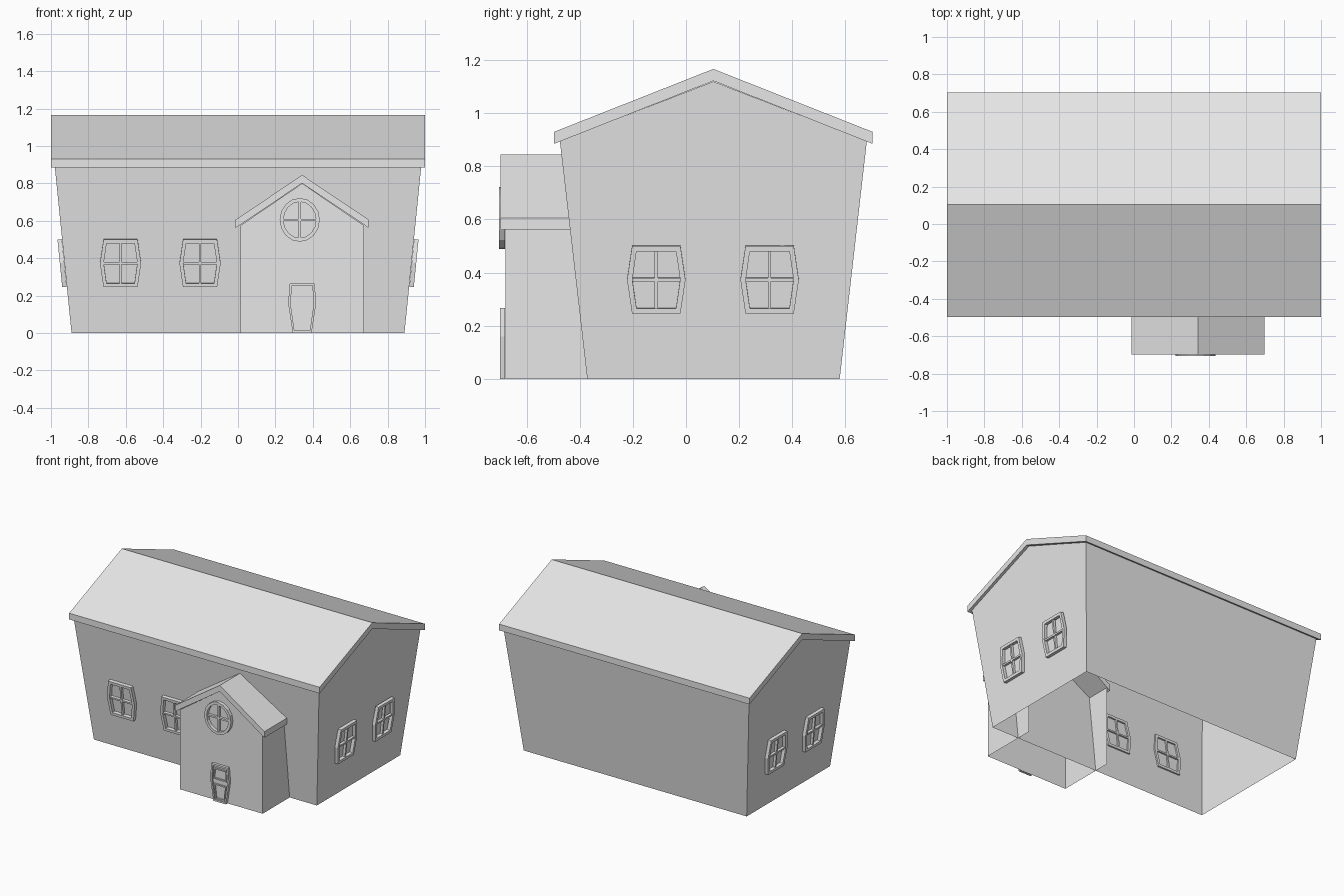
import bpy, bmesh, math
from mathutils import Matrix, Vector

old = bpy.data.objects.get("Cube")
if old:
    bpy.data.objects.remove(old, do_unlink=True)

GREY = (0.8, 0.8, 0.8, 1.0)
mat = bpy.data.materials.new("plain_grey")
mat.use_nodes = True
mat.diffuse_color = GREY
mat.node_tree.nodes["Principled BSDF"].inputs["Base Color"].default_value = GREY


def finish(name, bm, matrix=Matrix()):
    bm.transform(matrix)
    bmesh.ops.recalc_face_normals(bm, faces=bm.faces)
    mesh = bpy.data.meshes.new(name)
    bm.to_mesh(mesh)
    bm.free()
    mesh.materials.append(mat)
    obj = bpy.data.objects.new(name, mesh)
    bpy.context.collection.objects.link(obj)
    return obj


def loft(bm, first, second, caps=(True, True), skip=()):
    """Join two matching outlines with side faces, capping either end."""
    a = [bm.verts.new(p) for p in first]
    b = [bm.verts.new(p) for p in second]
    n = len(a)
    for i in range(n):
        if i not in skip:
            j = (i + 1) % n
            bm.faces.new((a[i], a[j], b[j], b[i]))
    for ring, wanted in zip((a, b), caps):
        if wanted:
            bm.faces.new(ring)


def gable_roof(name, centre, half, eave, ridge, thick, start, end, along_x):
    """Chevron slab with plumb-cut eaves, running along x or y."""
    profile = [(centre - half, eave), (centre, ridge), (centre + half, eave),
               (centre + half, eave - thick), (centre, ridge - thick),
               (centre - half, eave - thick)]
    place = (lambda d: [(d, p, z) for p, z in profile]) if along_x else \
            (lambda d: [(p, d, z) for p, z in profile])
    bm = bmesh.new()
    a = [bm.verts.new(p) for p in place(start)]
    b = [bm.verts.new(p) for p in place(end)]
    for i in range(6):
        j = (i + 1) % 6
        bm.faces.new((a[i], a[j], b[j], b[i]))
    for r in (a, b):
        bm.faces.new((r[0], r[1], r[4], r[5]))
        bm.faces.new((r[1], r[2], r[3], r[4]))
    return finish(name, bm)


def add_ring(bm, outer, inner, low, high):
    """Frame made between an outer and an inner outline."""
    rows = [[bm.verts.new((x, y, h)) for x, y in pts]
            for pts, h in ((outer, low), (outer, high), (inner, high), (inner, low))]
    n = len(outer)
    for k in range(4):
        r, s = rows[k], rows[(k + 1) % 4]
        for i in range(n):
            j = (i + 1) % n
            bm.faces.new((r[i], r[j], s[j], s[i]))


def add_bar(bm, half_w, half_h, low, high):
    box = [(-half_w, -half_h), (half_w, -half_h), (half_w, half_h), (-half_w, half_h)]
    loft(bm, [(x, y, low) for x, y in box], [(x, y, high) for x, y in box])


def wall_frame(origin, across, up):
    """Local axes of a wall: across, up, outward."""
    u, v = Vector(across).normalized(), Vector(up).normalized()
    m = Matrix((u, v, u.cross(v))).transposed().to_4x4()
    m.translation = origin
    return m


def shrink(points, rim):
    """Move an outline inward by rim, scaled about its middle."""
    xs, ys = [p[0] for p in points], [p[1] for p in points]
    cx, cy = (min(xs) + max(xs)) / 2, (min(ys) + max(ys)) / 2
    sx = 1 - 2 * rim / (max(xs) - min(xs))
    sy = 1 - 2 * rim / (max(ys) - min(ys))
    return [(cx + (x - cx) * sx, cy + (y - cy) * sy) for x, y in points]


def window(name, matrix, outline, low, high):
    bm = bmesh.new()
    inner = shrink(outline, 0.02)
    add_ring(bm, outline, inner, low, high)
    bar_top = high - 0.006
    add_bar(bm, 0.006, max(y for x, y in inner), low, bar_top)
    add_bar(bm, max(x for x, y in inner), 0.006, low, bar_top)
    return finish(name, bm, matrix)


# Main walls: flared upward, open underneath and below the roof
LEAN_X, LEAN_Y = 0.09 / 0.895, 0.103 / 0.895
bm = bmesh.new()
gables = []
for s in (-1, 1):
    gables.append([(s * 0.89, -0.372, 0), (s * 0.98, -0.475, 0.895),
                   (s * 0.98, 0.103, 1.12), (s * 0.98, 0.681, 0.895),
                   (s * 0.89, 0.579, 0)])
loft(bm, gables[0], gables[1], skip=(1, 2, 4))
finish("main_walls", bm)

# Main roof
gable_roof("main_roof", 0.103, 0.6, 0.93, 1.167, 0.045, -1.0, 1.0, True)

# Entrance block, running a little way inside the main walls
bm = bmesh.new()
outline = [(0.013, 0), (0.013, 0.575), (0.343, 0.8), (0.673, 0.575), (0.673, 0)]
loft(bm, [(x, -0.68, z) for x, z in outline], [(x, -0.26, z) for x, z in outline],
     caps=(True, False), skip=(1, 2, 4))
finish("entrance_walls", bm)
gable_roof("entrance_roof", 0.343, 0.356, 0.606, 0.845, 0.044, -0.698, -0.26, False)

# Six-sided windows, leaning with the walls
HEX = [(-0.091, -0.128), (0.091, -0.128), (0.11, 0),
       (0.091, 0.128), (-0.091, 0.128), (-0.11, 0)]
WINDOW_Z = 0.375
for label, x in (("outer", -0.628), ("inner", -0.203)):
    place = wall_frame((x, -0.372 - LEAN_Y * WINDOW_Z, WINDOW_Z), (1, 0, 0), (0, -LEAN_Y, 1))
    window("front_window_" + label, place, HEX, -0.01, 0.025)
for side, s in (("left", 1), ("right", -1)):
    for label, y in (("front", -0.112), ("back", 0.315)):
        place = wall_frame((s * (0.89 + LEAN_X * WINDOW_Z), y, WINDOW_Z),
                           (0, s, 0), (s * LEAN_X, 0, 1))
        window(f"{side}_window_{label}", place, HEX, 0.001, 0.025)

# Round window in the entrance gable
circle = [(0.107 * math.cos(t * math.tau / 16), 0.117 * math.sin(t * math.tau / 16))
          for t in range(16)]
window("round_window", wall_frame((0.33, -0.68, 0.605), (1, 0, 0), (0, 0, 1)),
       circle, 0.001, 0.025)

# Door: thin leaf, outer frame and two framed panels
door_place = wall_frame((0.343, -0.68, 0), (1, 0, 0), (0, 0, 1))
door = [(-0.05, 0), (0.05, 0), (0.075, 0.16), (0.066, 0.266), (-0.066, 0.266), (-0.075, 0.16)]
bm = bmesh.new()
loft(bm, [(x, y, 0.001) for x, y in door], [(x, y, 0.008) for x, y in door])
finish("door_leaf", bm, door_place)
bm = bmesh.new()
add_ring(bm, door, shrink(door, 0.013), 0.001, 0.02)
for panel in ([(-0.053, 0.158), (0.053, 0.158), (0.05, 0.238), (-0.05, 0.238)],
              [(-0.036, 0.016), (0.036, 0.016), (0.05, 0.125), (-0.05, 0.125)]):
    add_ring(bm, panel, shrink(panel, 0.009), 0.001, 0.016)
finish("door_frame", bm, door_place)
